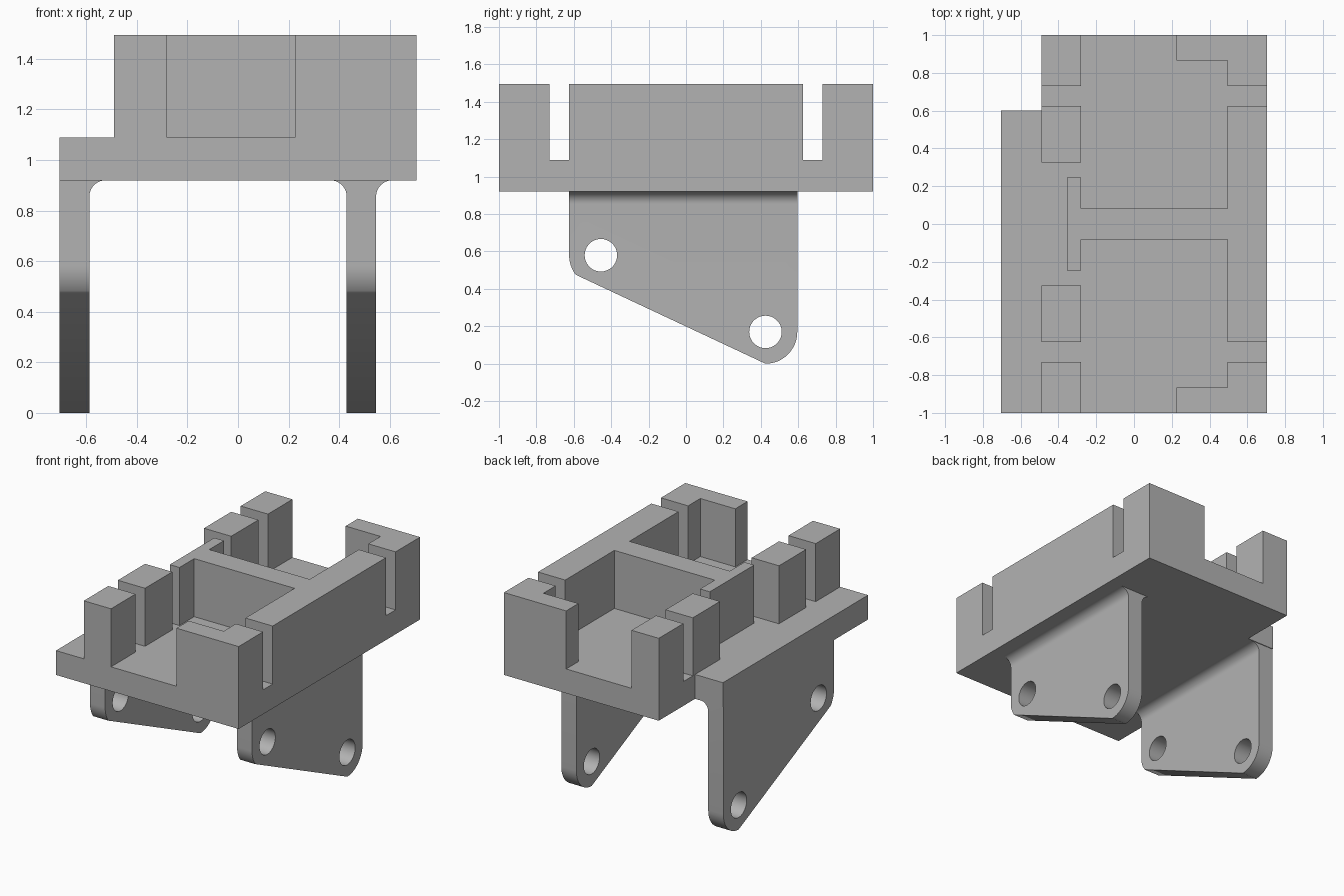
import bpy, bmesh
from math import sin, cos, radians
from mathutils import Matrix

cube = bpy.data.objects.get("Cube")
if cube:
    bpy.data.objects.remove(cube, do_unlink=True)

grey = bpy.data.materials.new("light grey")
grey.use_nodes = True
colour = (0.45, 0.45, 0.45, 1)
grey.diffuse_color = colour
grey.node_tree.nodes["Principled BSDF"].inputs["Base Color"].default_value = colour

# Rows map a profile's (u, v, depth) to (x, y, z)
ALONG_X = Matrix(((0, 0, 1), (1, 0, 0), (0, 1, 0)))
ALONG_Y = Matrix(((1, 0, 0), (0, 0, -1), (0, 1, 0)))
ALONG_Z = Matrix.Identity(3)


def prism(name, loops, frame, low, high):
    """Extrude closed loops; a loop inside another becomes a hole."""
    curve = bpy.data.curves.new(name, 'CURVE')
    curve.dimensions = '2D'
    curve.fill_mode = 'BOTH'
    curve.extrude = (high - low) / 2
    for loop in loops:
        spline = curve.splines.new('POLY')
        spline.points.add(len(loop) - 1)
        for point, (u, v) in zip(spline.points, loop):
            point.co = (u, v, 0, 1)
        spline.use_cyclic_u = True
    source = bpy.data.objects.new(name, curve)
    bpy.context.collection.objects.link(source)
    bpy.context.view_layer.update()
    graph = bpy.context.evaluated_depsgraph_get()
    mesh = bpy.data.meshes.new_from_object(source.evaluated_get(graph))
    bpy.data.objects.remove(source, do_unlink=True)
    bm = bmesh.new()
    bm.from_mesh(mesh)
    bmesh.ops.translate(bm, verts=bm.verts, vec=(0, 0, (low + high) / 2))
    bmesh.ops.transform(bm, matrix=frame.to_4x4(), verts=bm.verts)
    bmesh.ops.remove_doubles(bm, verts=bm.verts, dist=0.0001)
    bmesh.ops.recalc_face_normals(bm, faces=bm.faces)
    bm.to_mesh(mesh)
    bm.free()
    mesh.materials.clear()
    mesh.materials.append(grey)
    obj = bpy.data.objects.new(name, mesh)
    bpy.context.collection.objects.link(obj)
    return obj


def combine(obj, other, operation):
    """Apply a boolean, discard the operand, tidy flat areas."""
    mod = obj.modifiers.new("combine", 'BOOLEAN')
    mod.operation = operation
    mod.solver = 'EXACT'
    mod.object = other
    bpy.ops.object.select_all(action='DESELECT')
    bpy.context.view_layer.objects.active = obj
    obj.select_set(True)
    bpy.ops.object.modifier_apply(modifier=mod.name)
    bpy.data.objects.remove(other, do_unlink=True)
    bm = bmesh.new()
    bm.from_mesh(obj.data)
    bmesh.ops.remove_doubles(bm, verts=bm.verts, dist=0.0001)
    bmesh.ops.dissolve_limit(bm, angle_limit=radians(0.5),
                             verts=bm.verts, edges=bm.edges)
    bm.to_mesh(obj.data)
    bm.free()
    bpy.ops.object.shade_smooth_by_angle(angle=radians(30))


def arc(u, v, radius, start, end, steps=12):
    angles = [radians(start + (end - start) * i / steps) for i in range(steps + 1)]
    return [(u + radius * cos(a), v + radius * sin(a)) for a in angles]


def rect(u0, u1, v0, v1):
    return [(u0, v0), (u1, v0), (u1, v1), (u0, v1)]


SIDE, POST, INNER = 0.705, -0.49, -0.28      # x of plate side, post faces
UNDER, FLOOR, TOP = 0.92, 1.09, 1.495        # heights
WALL, SLOT_IN, SLOT_OUT = 0.495, 0.625, 0.73

# Platform plate with one notched back corner
platform = prism("platform", [[(-SIDE, -1), (SIDE, -1), (SIDE, 1),
                               (POST, 1), (POST, 0.6), (-SIDE, 0.6)]],
                 ALONG_Z, UNDER, FLOOR)

# Long wall with crossbar and T end
half_bar, half_tee, tee = 0.083, 0.245, -0.355
outline = [(SIDE, SLOT_IN), (WALL, SLOT_IN), (WALL, half_bar), (INNER, half_bar),
           (INNER, half_tee), (tee, half_tee)]
footprints = [outline + [(x, -y) for x, y in reversed(outline)]]

# Posts and L-shaped corners, mirrored front to back
for s in (-1, 1):
    footprints.append(rect(POST, INNER, s * 0.325, s * SLOT_IN))
    footprints.append(rect(POST, INNER, s * SLOT_OUT, s))
    footprints.append([(SIDE, s), (0.225, s), (0.225, s * 0.865),
                       (WALL, s * 0.865), (WALL, s * SLOT_OUT), (SIDE, s * SLOT_OUT)])
posts = prism("posts", footprints, ALONG_Z, UNDER + 0.08, TOP)
combine(platform, posts, 'UNION')

# Side profile shared by both legs: rounded corners and two bolt holes
FRONT, BACK, ROUND = (-0.455, 0.58), (0.425, 0.17), 0.17
plate = [(-0.625, UNDER)] + arc(*FRONT, ROUND, 180, 218) \
    + arc(*BACK, ROUND, 270, 360) + [(0.595, UNDER)]
holes = [arc(*centre, 0.087, 0, 350, 35) for centre in (FRONT, BACK)]


def leg(name, x0, x1, outer_fillet):
    """Leg plate whose top flares into the platform through fillets."""
    r, z = 0.065, UNDER - 0.065
    above = UNDER + 0.1
    left = arc(x0 - r, z, r, 90, 0) if outer_fillet[0] else [(x0, UNDER)]
    right = arc(x1 + r, z, r, 180, 90) if outer_fillet[1] else [(x1, UNDER)]
    section = [(left[0][0], above)] + left + [(x0, -0.1), (x1, -0.1)] \
        + right + [(right[-1][0], above)]
    obj = prism(name, [plate] + holes, ALONG_X, x0 - 0.2, x1 + 0.2)
    flare = prism("flare", [section], ALONG_Y, -0.8, 0.8)
    combine(obj, flare, 'INTERSECT')


leg("right_leg", -SIDE, -0.588, (False, True))
leg("left_leg", 0.43, 0.546, (True, True))
